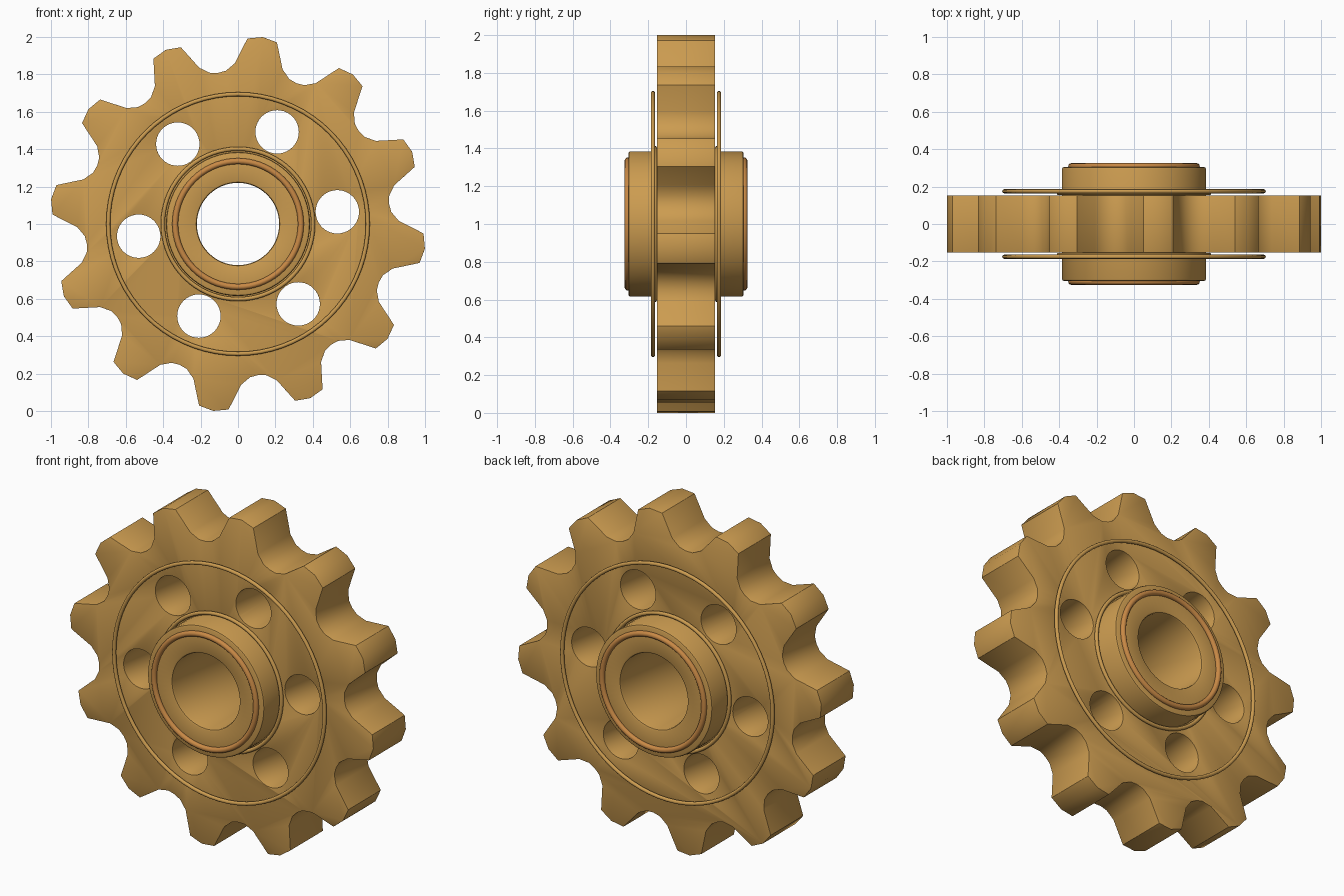
import bpy, bmesh
from math import sin, cos, pi, radians

if "Cube" in bpy.data.objects:
    bpy.data.objects.remove(bpy.data.objects["Cube"])

TEETH, CZ = 12, 1.0


def material(name, rgb):
    m = bpy.data.materials.new(name)
    m.diffuse_color = (*rgb, 1)
    m.use_nodes = True
    m.node_tree.nodes["Principled BSDF"].inputs["Base Color"].default_value = m.diffuse_color
    return m


gold = material("gold", (0.60, 0.33, 0.08))
copper = material("copper", (0.58, 0.25, 0.06))


def polar(r, a, y):
    return (r * cos(a), y, CZ + r * sin(a))


def finish(name, bm, mat=None):
    bmesh.ops.recalc_face_normals(bm, faces=bm.faces)
    me = bpy.data.meshes.new(name)
    bm.to_mesh(me)
    bm.free()
    ob = bpy.data.objects.new(name, me)
    bpy.context.collection.objects.link(ob)
    if mat:
        me.materials.append(mat)
    return ob


def prism(name, pts, half, mat=None):
    """Extrude an x/z outline symmetrically along y."""
    bm = bmesh.new()
    rings = [[bm.verts.new((x, y, z)) for x, z in pts] for y in (-half, half)]
    bm.faces.new(rings[0])
    bm.faces.new(rings[1])
    n = len(pts)
    for i in range(n):
        j = (i + 1) % n
        bm.faces.new((rings[0][i], rings[0][j], rings[1][j], rings[1][i]))
    return finish(name, bm, mat)


def lathe(name, profile, mat, segs=64):
    """Spin a closed (radius, y) profile around the axle."""
    bm = bmesh.new()
    rings = [[bm.verts.new(polar(r, 2 * pi * s / segs, y)) for r, y in profile]
             for s in range(segs)]
    n = len(profile)
    for s in range(segs):
        a, b = rings[s], rings[(s + 1) % segs]
        for i in range(n):
            j = (i + 1) % n
            bm.faces.new((a[i], a[j], b[j], b[i]))
    return smooth(finish(name, bm, mat))


def smooth(ob):
    bpy.ops.object.select_all(action='DESELECT')
    ob.select_set(True)
    bpy.context.view_layer.objects.active = ob
    bpy.ops.object.shade_smooth_by_angle(angle=radians(35))
    return ob


def circle(cx, cz, r, n=40):
    return [(cx + r * cos(2 * pi * i / n), cz + r * sin(2 * pi * i / n)) for i in range(n)]


# toothed wheel: one tooth as (angle offset, radius), repeated
tooth = [(-15, .815), (-12, .822), (-8.6, .86), (-4.6, .993), (0, 1.008),
         (4.6, .993), (8.6, .86), (12, .822)]
outline = []
for k in range(TEETH):
    for off, r in tooth:
        x, _, z = polar(r, radians(-7.5 + 360 / TEETH * k + off), 0)
        outline.append((x, z))
wheel = prism("toothed_wheel", outline, 0.153, gold)

# lightening holes and centre opening
cutters = [prism("centre_cutter", circle(0, CZ, 0.30), 0.4)]
for k in range(6):
    x, _, z = polar(0.535, radians(7 + 60 * k), 0)
    cutters.append(prism("hole_cutter", circle(x, z, 0.116), 0.4))
for c in cutters:
    c.hide_render = True
    mod = wheel.modifiers.new("cut", 'BOOLEAN')
    mod.operation = 'DIFFERENCE'
    mod.solver = 'EXACT'
    mod.object = c
bev = wheel.modifiers.new("bevel", 'BEVEL')
bev.width, bev.segments = 0.01, 2
bev.limit_method, bev.angle_limit = 'ANGLE', radians(50)
bpy.context.view_layer.update()
dg = bpy.context.evaluated_depsgraph_get()
baked = bpy.data.meshes.new_from_object(wheel.evaluated_get(dg))
wheel.modifiers.clear()
wheel.data = baked
for c in cutters:
    bpy.data.objects.remove(c)
smooth(wheel)

# hub sleeve with rounded rims
ro, ri, h, b = 0.385, 0.22, 0.305, 0.012
lathe("hub", [(ri, -h + b), (ri + b * .3, -h + b * .3), (ri + b, -h),
              (ro - b, -h), (ro - b * .3, -h + b * .3), (ro, -h + b),
              (ro, h - b), (ro - b * .3, h - b * .3), (ro - b, h),
              (ri + b, h), (ri + b * .3, h - b * .3), (ri, h - b)], gold)


# raised trim rings on both faces
def ring(name, R, r, y, mat):
    prof = [(R + r * cos(2 * pi * i / 12), y + r * sin(2 * pi * i / 12)) for i in range(12)]
    lathe(name, prof, mat, 72)


for side, label in ((-1, "front"), (1, "back")):
    ring(label + "_outer_ring", 0.694, 0.011, side * 0.175, gold)
    ring(label + "_inner_ring", 0.402, 0.011, side * 0.165, gold)
    ring(label + "_hub_ring", 0.336, 0.016, side * 0.309, copper)
